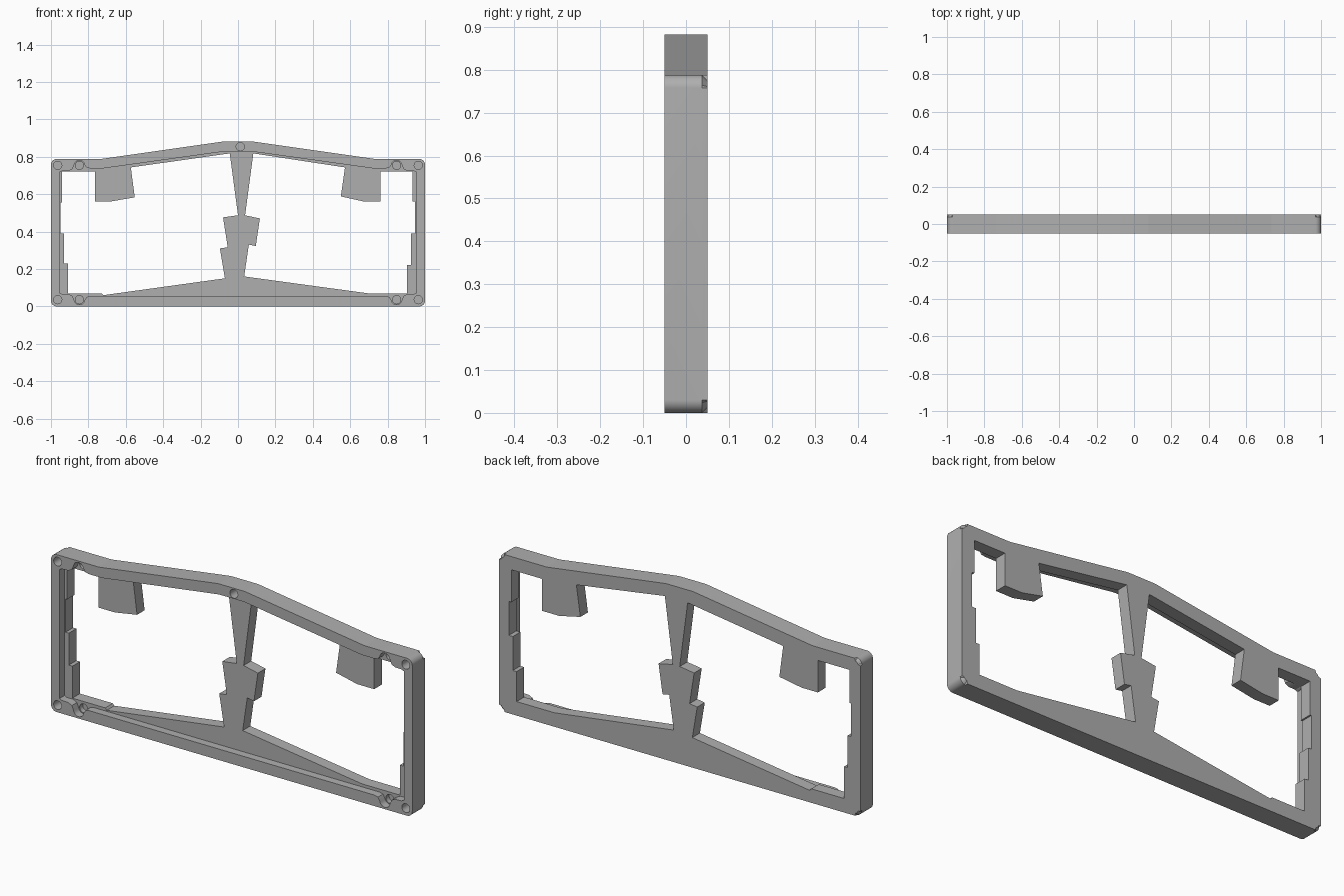
import bpy, bmesh
from math import cos, sin, tan, radians
from mathutils import Vector

FRONT, FLOOR, BACK = -0.05, -0.01, 0.05
if "Cube" in bpy.data.objects:
    bpy.data.objects.remove(bpy.data.objects["Cube"])

grey = bpy.data.materials.new("mid_grey")
grey.use_nodes = True
grey.diffuse_color = (0.43, 0.43, 0.43, 1)
grey.node_tree.nodes["Principled BSDF"].inputs["Base Color"].default_value = grey.diffuse_color


def arc(cx, cz, r, a0, a1, n=10):
    return [(cx + r * cos(radians(a0 + (a1 - a0) * i / n)),
             cz + r * sin(radians(a0 + (a1 - a0) * i / n))) for i in range(n + 1)]


def fillet(corners, n=6):
    """Round each (x, z, radius) corner of a polygon."""
    out = []
    for i, (x, z, r) in enumerate(corners):
        p = Vector((x, z))
        a = (Vector(corners[i - 1][:2]) - p).normalized()
        b = (Vector(corners[(i + 1) % len(corners)][:2]) - p).normalized()
        half = a.angle(b) / 2
        centre = p + (a + b).normalized() * r / sin(half)
        start, end = p + a * r / tan(half), p + b * r / tan(half)
        for k in range(n + 1):
            d = (start.lerp(end, k / n) - centre).normalized()
            out.append(tuple(centre + d * r))
    return out


def prisms(name, outlines, y0, y1, chamfer=0):
    """Extrude x-z outlines from y0 to y1, optionally chamfering the back rim."""
    bm = bmesh.new()
    for pts in outlines:
        near = [bm.verts.new((x, y0, z)) for x, z in pts]
        far = [bm.verts.new((x, y1, z)) for x, z in pts]
        bm.faces.new(near)
        back = bm.faces.new(far)
        for i in range(len(pts)):
            bm.faces.new((near[i - 1], near[i], far[i], far[i - 1]))
        if chamfer:
            bmesh.ops.bevel(bm, geom=list(back.edges), offset=chamfer,
                            segments=1, affect='EDGES')
    bmesh.ops.recalc_face_normals(bm, faces=bm.faces)
    mesh = bpy.data.meshes.new(name)
    bm.to_mesh(mesh)
    bm.free()
    obj = bpy.data.objects.new(name, mesh)
    bpy.context.collection.objects.link(obj)
    mesh.materials.append(grey)
    return obj


# Outer body
right_side = [(1, 0, .03), (1, .788, .03), (.735, .788, .1), (.075, .882, .1)]
left_side = [(-x, z, r) for x, z, r in reversed(right_side)]
frame = prisms("case_frame", [fillet(right_side + left_side)], FRONT, BACK, 0.013)

# Front recess, notched around the inner screws and the corner bosses
lower = [(.79, .055), (.81, .05)] + arc(.848, .037, .028, 190, 350)
lower += [(.885, .055), (.905, .065)] + arc(.963, .035, .038, 125, 105, 4)
upper = [(x, .79 - z) for x, z in reversed(lower)]
upper[-2:] = [(.81, .742), (.79, .738)]
half = lower + upper + [(.72, .738), (.07, .829)]
recess = prisms("recess_cutter", [half + [(-x, z) for x, z in reversed(half)]], -0.1, FLOOR)

# Two stepped openings, leaving the hub, spoke and hanging tabs
left_opening = [
    (-.94, .722), (-.765, .722), (-.765, .562), (-.675, .562), (-.552, .583),
    (-.573, .743), (-.044, .818), (0, .487), (-.08, .476), (-.055, .316),
    (-.097, .31), (-.07, .15), (-.72, .06), (-.728, .07), (-.91, .07),
    (-.91, .23), (-.93, .23), (-.93, .39), (-.948, .39), (-.948, .556), (-.94, .556)]
right_opening = [
    (.932, .722), (.761, .722), (.761, .562), (.667, .562), (.55, .588),
    (.572, .743), (.082, .818), (.038, .487), (.117, .47), (.095, .323),
    (.058, .33), (.033, .16), (.694, .07), (.903, .07), (.903, .22),
    (.924, .22), (.924, .39), (.946, .39), (.946, .56), (.932, .56)]
openings = prisms("opening_cutter", [left_opening, right_opening], -0.1, 0.1)

# Blind screw holes
spots = [(s * x, z) for s in (-1, 1) for x in (.848, .964) for z in (.036, .754)]
spots.append((.012, .854))
holes = prisms("hole_cutter", [arc(x, z, .022, 0, 345, 23) for x, z in spots], -0.1, 0.015)

# Cut everything out of the body
bpy.context.view_layer.objects.active = frame
for cutter in (recess, openings, holes):
    mod = frame.modifiers.new(cutter.name, 'BOOLEAN')
    mod.operation, mod.solver, mod.object = 'DIFFERENCE', 'EXACT', cutter
    bpy.ops.object.modifier_apply(modifier=mod.name)
    bpy.data.objects.remove(cutter)

bpy.ops.object.select_all(action='DESELECT')
frame.select_set(True)
bpy.ops.object.shade_smooth_by_angle(angle=radians(30))
